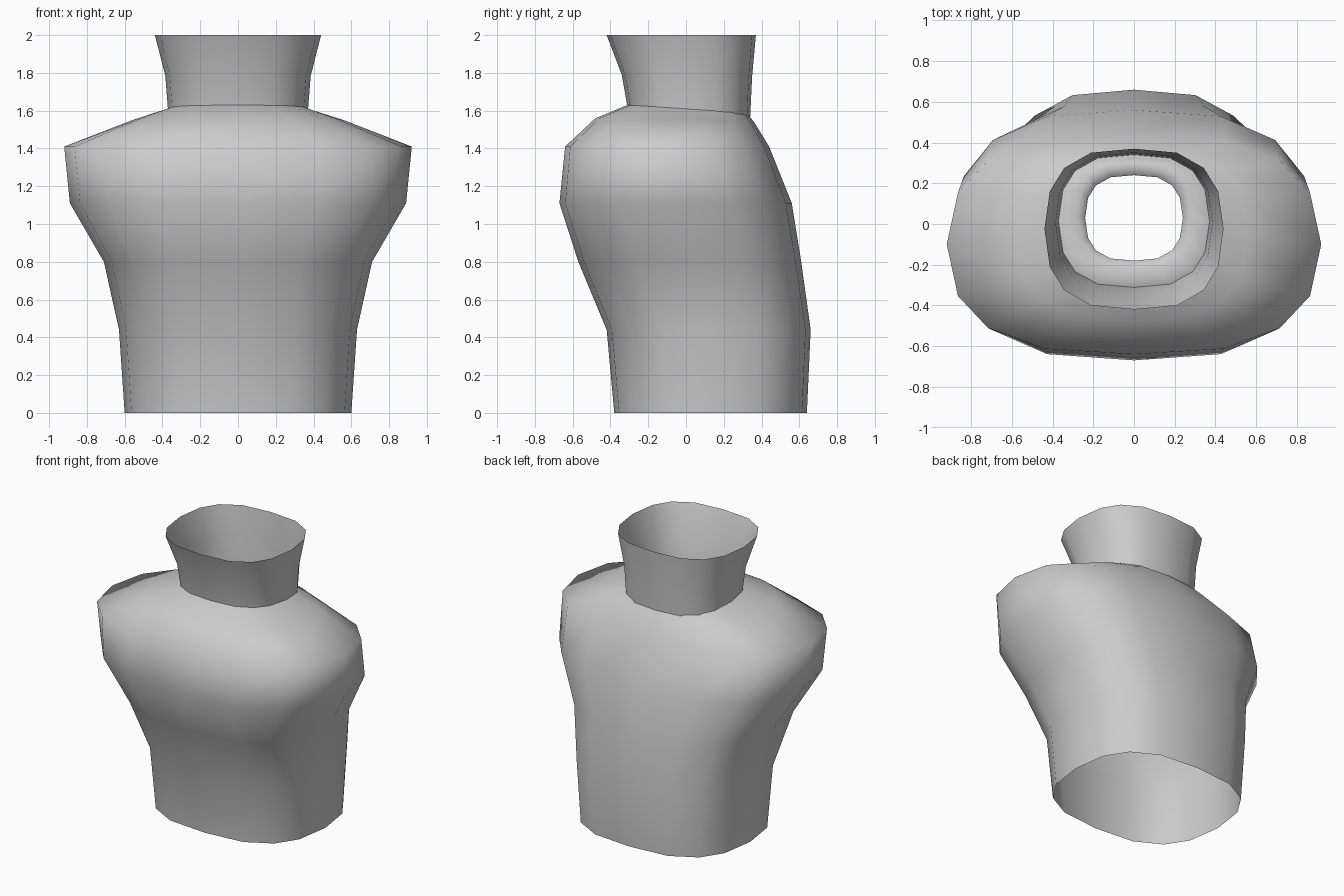
import bpy
import bmesh

cube = bpy.data.objects.get("Cube")
if cube:
    bpy.data.objects.remove(cube, do_unlink=True)

# One plain grey for everything
grey = bpy.data.materials.new("plain_grey")
grey.use_nodes = True
colour = (0.6, 0.6, 0.6, 1)
grey.diffuse_color = colour
grey.node_tree.nodes["Principled BSDF"].inputs["Base Color"].default_value = colour

# Sixteen-sided rounded cross-section, made from one quarter
QUARTER = [(1, 0), (0.94, 0.47), (0.78, 0.76), (0.48, 0.95)]
SECTION = []
x_axis, y_axis = (1, 0), (0, 1)
SECTION += QUARTER + [(0, 1)]
SECTION += [(-x, y) for x, y in reversed(QUARTER)]
SECTION += [(-x, -y) for x, y in QUARTER[1:]] + [(0, -1)]
SECTION += [(x, -y) for x, y in reversed(QUARTER[1:])]


def loft(name, rings):
    """Open tube through rings of (half width, front y, back y, front z, back z)."""
    bm = bmesh.new()
    loops = []
    for width, front, back, z_front, z_back in rings:
        mid, half = (front + back) / 2, (back - front) / 2
        z_mid, z_half = (z_front + z_back) / 2, (z_back - z_front) / 2
        loops.append([bm.verts.new((width * x, mid + half * y, z_mid + z_half * y))
                      for x, y in SECTION])
    n = len(SECTION)
    for low, high in zip(loops, loops[1:]):
        for i in range(n):
            j = (i + 1) % n
            bm.faces.new((low[i], low[j], high[j], high[i])).smooth = True
    mesh = bpy.data.meshes.new(name)
    bm.to_mesh(mesh)
    bm.free()
    mesh.materials.append(grey)
    obj = bpy.data.objects.new(name, mesh)
    bpy.context.collection.objects.link(obj)
    return obj


# Body shell, open at the waist, with a rolled lip inside the collar
loft("torso", [
    (0.60, -0.38, 0.64, 0, 0),
    (0.63, -0.42, 0.66, 0.44, 0.44),
    (0.71, -0.57, 0.61, 0.80, 0.80),
    (0.89, -0.67, 0.56, 1.11, 1.11),
    (0.92, -0.64, 0.44, 1.41, 1.41),
    (0.56, -0.48, 0.36, 1.56, 1.54),
    (0.37, -0.31, 0.32, 1.63, 1.59),
    (0.28, -0.22, 0.30, 1.66, 1.63),
    (0.24, -0.18, 0.24, 1.60, 1.58),
])

# Flared open collar
loft("collar", [
    (0.37, -0.31, 0.34, 1.62, 1.57),
    (0.385, -0.34, 0.35, 1.79, 1.78),
    (0.44, -0.42, 0.37, 2, 2),
])
